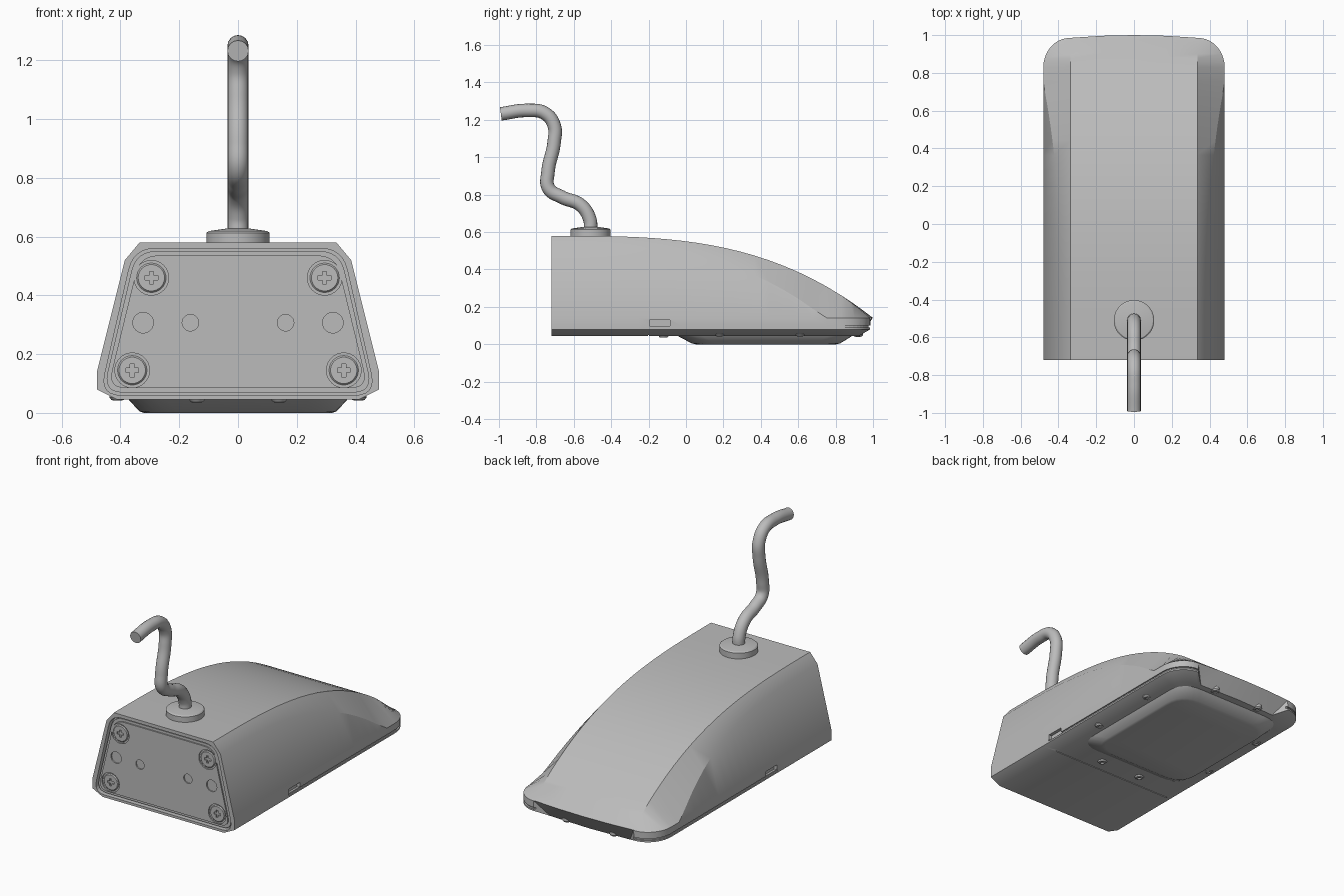
import bpy, bmesh, math
from mathutils import Vector, Matrix

cube = bpy.data.objects.get("Cube")
if cube:
    bpy.data.objects.remove(cube, do_unlink=True)

grey = bpy.data.materials.new("plain_grey")
grey.use_nodes = True
GREY = (0.5, 0.5, 0.5, 1)
grey.diffuse_color = GREY
grey.node_tree.nodes["Principled BSDF"].inputs["Base Color"].default_value = GREY


def finish(name, bm, helper=False):
    bmesh.ops.remove_doubles(bm, verts=bm.verts, dist=0.0002)
    bmesh.ops.recalc_face_normals(bm, faces=bm.faces)
    mesh = bpy.data.meshes.new(name)
    bm.to_mesh(mesh)
    bm.free()
    mesh.materials.append(grey)
    ob = bpy.data.objects.new(name, mesh)
    bpy.context.collection.objects.link(ob)
    if helper:
        ob.hide_render = True
        ob.hide_viewport = True
        ob.display_type = 'WIRE'
    else:
        bpy.ops.object.select_all(action='DESELECT')
        ob.select_set(True)
        bpy.context.view_layer.objects.active = ob
        bpy.ops.object.shade_smooth_by_angle(angle=math.radians(28))
    return ob


def loft(name, rings, helper=False):
    """Skin closed rings of equal length and cap both ends."""
    bm = bmesh.new()
    rows = [[bm.verts.new(p) for p in ring] for ring in rings]
    n = len(rows[0])
    for a, b in zip(rows, rows[1:]):
        for i in range(n):
            j = (i + 1) % n
            bm.faces.new((a[i], a[j], b[j], b[i]))
    caps = [bm.faces.new(rows[0]), bm.faces.new(rows[-1])]
    bmesh.ops.triangulate(bm, faces=caps)
    return finish(name, bm, helper)


def lathe(name, profile, loc, axis='Z', sides=32):
    """Solid of revolution from (radius, height) pairs, facing up, down or forward."""
    turn = {'Z': Matrix.Identity(3), 'DOWN': Matrix.Rotation(math.pi, 3, 'X'),
            'FRONT': Matrix.Rotation(math.pi / 2, 3, 'X')}[axis]
    rings = []
    for r, h in profile:
        ring = [Vector((r * math.cos(k * math.tau / sides), r * math.sin(k * math.tau / sides), h))
                for k in range(sides)]
        rings.append([Vector(loc) + turn @ v for v in ring])
    return loft(name, rings)


def rounded(corners, r, steps=6):
    """Round each corner of a 2D polygon."""
    out = []
    pts = [Vector(c) for c in corners]
    for i, p in enumerate(pts):
        a = p + (pts[i - 1] - p).normalized() * r
        b = p + (pts[(i + 1) % len(pts)] - p).normalized() * r
        for k in range(steps + 1):
            t = k / steps
            out.append(a * (1 - t) ** 2 + p * 2 * t * (1 - t) + b * t * t)
    return out


def solids(name, boxes=(), rods=()):
    """Cutter made of boxes (centre, size) and forward-facing rods (centre, radius, depth)."""
    bm = bmesh.new()
    for c, s in boxes:
        bmesh.ops.create_cube(bm, size=1, matrix=Matrix.Translation(c) @ Matrix.Diagonal((*s, 1)))
    for c, r, d in rods:
        bmesh.ops.create_cone(bm, cap_ends=True, segments=32, radius1=r, radius2=r, depth=d,
                              matrix=Matrix.Translation(c) @ Matrix.Rotation(math.pi / 2, 4, 'X'))
    return finish(name, bm, True)


def cut(ob, cutter):
    mod = ob.modifiers.new(cutter.name, 'BOOLEAN')
    mod.operation, mod.solver, mod.object = 'DIFFERENCE', 'EXACT', cutter


FRONT, TURN, END = -0.72, 0.83, 0.985   # face, start of the nose corner, nose end


def half_width(y):
    t = max(0, min(1, (y - TURN) / (END - TURN)))
    return 0.34 + 0.14 * math.sqrt(1 - t * t)


def bow(x, y):
    t = max(0, (y - TURN) / (END - TURN))
    return 0.015 * t * max(0, 1 - (x / 0.34) ** 2)


def section(y):
    w = half_width(y)
    top = max(0.143, 0.58 - 0.44 * ((y + bow(0, y) - FRONT) / 1.72) ** 3.1)
    inner = min(0.335, w - 0.004)
    outer = min(0.335 + (0.72 - top) / 2.8, w)
    shoulder = max(0.141, top - 1.2 * (outer - inner))
    low = y if y < 0.8 else 0.8 + (y - 0.8) * 0.65
    half = [(inner / 2, y, top), (inner, y, top), (outer, y, shoulder), (w, y, 0.14),
            (w, y, 0.08), (w - 0.07, low, 0.045)]
    half = [(x, v + bow(x, y), z) for x, v, z in half]
    ring = [(0, y + bow(0, y), top)] + half + [(0, low + bow(0, y), 0.045)]
    return ring + [(-x, v, z) for x, v, z in reversed(half)]


# Housing
straight = [FRONT + (TURN - FRONT) * i / 20 for i in range(21)]
corner = [TURN + (END - TURN) * math.sin(math.pi / 2 * i / 10) for i in range(1, 11)]
housing = loft("housing", [section(y) for y in straight + corner])

# Seam of the bottom cover
side = [(half_width(y), y) for y in [-0.2, 0.3] + [TURN] + corner]
path = side + [(0, 1.0)] + [(-x, y) for x, y in reversed(side)]
seam_rings = []
for x, y in path:
    ring = []
    for s, z in ((0.985, 0.09), (1.04, 0.09), (1.04, 0.101), (0.985, 0.101)):
        ring.append((x * s, y if y < 0 else 0.4 + (y - 0.4) * s, z))
    seam_rings.append(ring)
cut(housing, loft("seam_cutter", seam_rings, True))
cut(housing, solids("cover_joint_cutter", [((0, -0.2, 0.04), (1.2, 0.005, 0.02))]))
cut(housing, solids("latch_notch_cutter",
                    [((s * 0.48, -0.14, 0.114), (0.04, 0.11, 0.032)) for s in (-1, 1)]))


# Front plate in its recess
def trapezoid(inset):
    low, high = 0.47 - inset * 1.1, 0.355 - inset * 0.9
    a, b = 0.06 + inset, 0.56 - inset
    return rounded([(-low, a), (low, a), (high, b), (-high, b)], 0.075 - inset * 0.5)


def panel(name, inset, y0, y1, helper=False):
    return loft(name, [[(p.x, y, p.y) for p in trapezoid(inset)] for y in (y0, y1)], helper)


cut(housing, panel("recess_cutter", 0, FRONT - 0.05, FRONT + 0.035, True))
panel("gasket", 0.009, FRONT + 0.012, FRONT + 0.04)
plate = panel("front_plate", 0.024, FRONT + 0.004, FRONT + 0.05)

spots = [(s * x, z) for s in (-1, 1) for x, z in ((0.295, 0.46), (0.36, 0.145))]
holes = [((s * x, FRONT, 0.307), r, 0.06) for s in (-1, 1) for x, r in ((0.323, 0.035), (0.162, 0.028))]
cut(plate, solids("plate_hole_cutter", rods=holes + [((x, FRONT, z), 0.059, 0.04) for x, z in spots]))

# Front screws with cross slots
slot_a = solids("slot_cutter_across", [((x, FRONT, z), (0.044, 0.03, 0.014)) for x, z in spots])
slot_b = solids("slot_cutter_upright", [((x, FRONT, z), (0.014, 0.03, 0.044)) for x, z in spots])
for x, z in spots:
    screw = lathe("front_screw", [(0.05, -0.03), (0.05, 0.006), (0.045, 0.011)],
                  (x, FRONT + 0.016, z), 'FRONT')
    cut(screw, slot_a)
    cut(screw, slot_b)


# Raised pan under the cover
def pan_ring(w, y0, y1, z):
    return [(p.x, p.y, z) for p in rounded([(-w, y0), (w, y0), (w, y1), (-w, y1)], 0.13)]


loft("bottom_pan", [pan_ring(0.375, -0.05, 0.89, 0.05), pan_ring(0.37, -0.04, 0.885, 0.042),
                    pan_ring(0.335, 0.03, 0.825, 0.005), pan_ring(0.32, 0.05, 0.805, 0)])

# Cover screws
for s in (-1, 1):
    for x, y, z in ((0.41, 0.18, 0.06), (0.41, 0.61, 0.06), (0.16, 0.92, 0.058), (0.14, -0.12, 0.053)):
        lathe("cover_screw", [(0.027, -0.01), (0.027, 0.008), (0.021, 0.016), (0.012, 0.018), (0.012, 0.008)],
              (s * x, y, z), 'DOWN', 20)

# Cable gland and cable
lathe("cable_gland", [(0.107, -0.02), (0.107, 0.035), (0.1, 0.041), (0.036, 0.05)], (0, -0.51, 0.578), sides=48)
route = [(-0.51, 0.6), (-0.515, 0.67), (-0.565, 0.745), (-0.66, 0.785), (-0.735, 0.835), (-0.738, 0.92),
         (-0.705, 1.08), (-0.705, 1.17), (-0.755, 1.235), (-0.85, 1.25), (-0.99, 1.232)]
curve = bpy.data.curves.new("cable", 'CURVE')
curve.dimensions = '3D'
curve.bevel_depth = 0.036
curve.bevel_resolution = 6
curve.use_fill_caps = True
spline = curve.splines.new('BEZIER')
spline.bezier_points.add(len(route) - 1)
for point, (y, z) in zip(spline.bezier_points, route):
    point.co = (0, y, z)
    point.handle_left_type = point.handle_right_type = 'AUTO'
curve.materials.append(grey)
bpy.context.collection.objects.link(bpy.data.objects.new("cable", curve))
